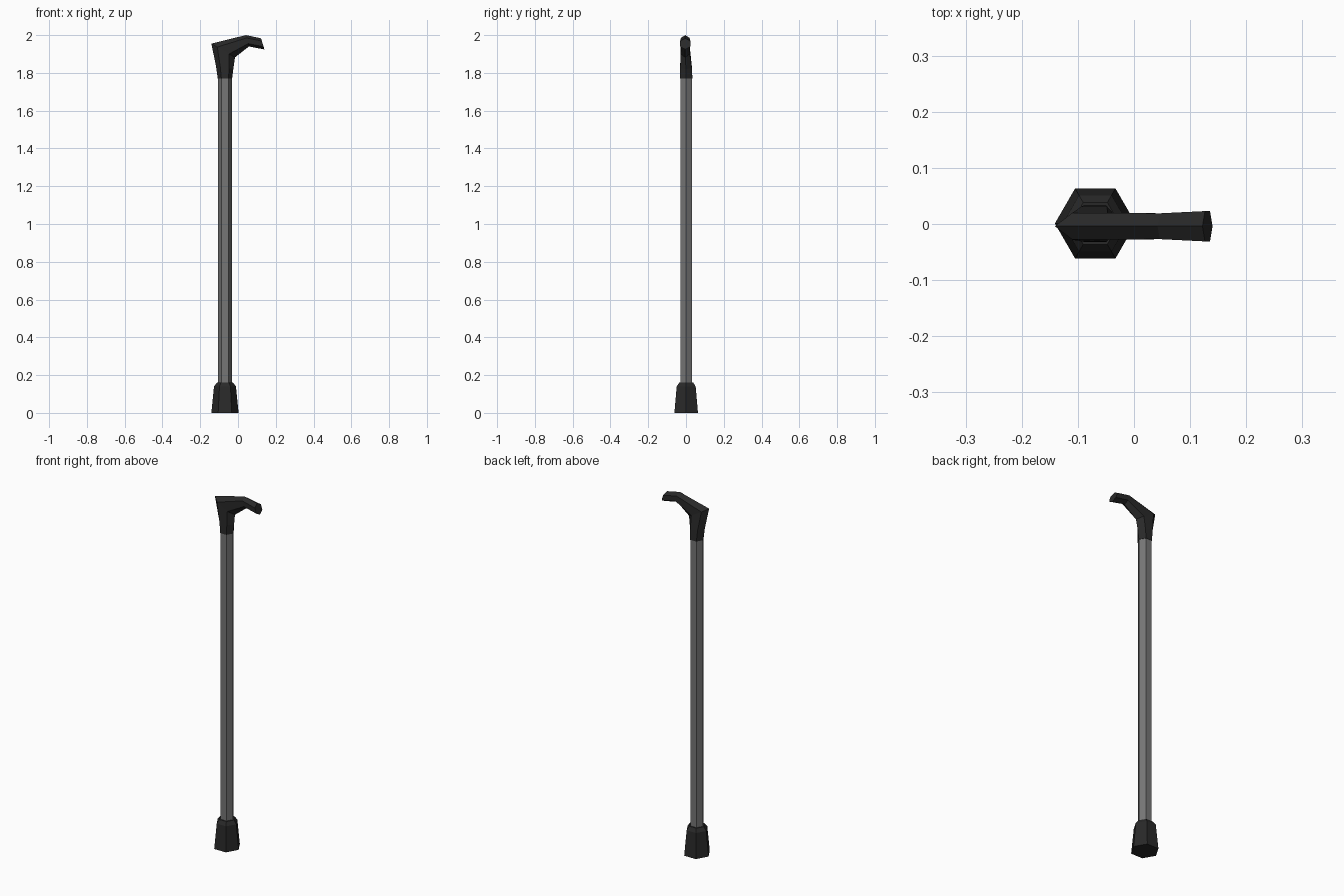
import bpy, bmesh, math
from mathutils import Vector

if "Cube" in bpy.data.objects:
    bpy.data.objects.remove(bpy.data.objects["Cube"])


def material(name, v):
    m = bpy.data.materials.new(name)
    m.diffuse_color = (v, v, v, 1)
    m.use_nodes = True
    m.node_tree.nodes["Principled BSDF"].inputs["Base Color"].default_value = m.diffuse_color
    return m


rubber = material("black rubber", 0.022)
metal = material("grey metal", 0.18)


def hex_ring(a, b, half_width, y):
    """Six points: corners a and b (x, z) opposite each other, sides at +-half_width."""
    a, b = Vector((a[0], y, a[1])), Vector((b[0], y, b[1]))
    side = Vector((0, half_width, 0))
    p, q = a.lerp(b, 0.25), a.lerp(b, 0.75)
    return [a, p + side, q + side, b, q - side, p - side]


def loft(name, rings, mat):
    bm = bmesh.new()
    loops = [[bm.verts.new(p) for p in ring] for ring in rings]
    for lo, hi in zip(loops, loops[1:]):
        for i in range(6):
            j = (i + 1) % 6
            bm.faces.new((lo[i], lo[j], hi[j], hi[i]))
    bm.faces.new(loops[0])
    bm.faces.new(loops[-1])
    bmesh.ops.recalc_face_normals(bm, faces=bm.faces)
    me = bpy.data.meshes.new(name)
    bm.to_mesh(me)
    bm.free()
    me.materials.append(mat)
    ob = bpy.data.objects.new(name, me)
    bpy.context.collection.objects.link(ob)


CX, CY = -0.069, 0.001


def level_ring(z, r):
    return hex_ring((CX - r, z), (CX + r, z), r * math.sqrt(3) / 2, CY)


# Flared rubber foot
loft("foot", [level_ring(0, 0.072), level_ring(0.14, 0.058), level_ring(0.16, 0.043)], rubber)

# Straight hexagonal shaft
loft("shaft", [level_ring(0.15, 0.036), level_ring(1.78, 0.036)], metal)

# Bent grip: collar, neck, elbow, crest, tip
loft("handle", [
    level_ring(1.77, 0.038),
    hex_ring((-0.117, 1.838), (-0.025, 1.82), 0.031, 0.0),
    hex_ring((-0.141, 1.955), (-0.016, 1.882), 0.024, -0.004),
    hex_ring((0.042, 2.0), (0.058, 1.94), 0.023, -0.004),
    hex_ring((0.122, 1.983), (0.140, 1.924), 0.027, -0.004),
], rubber)
